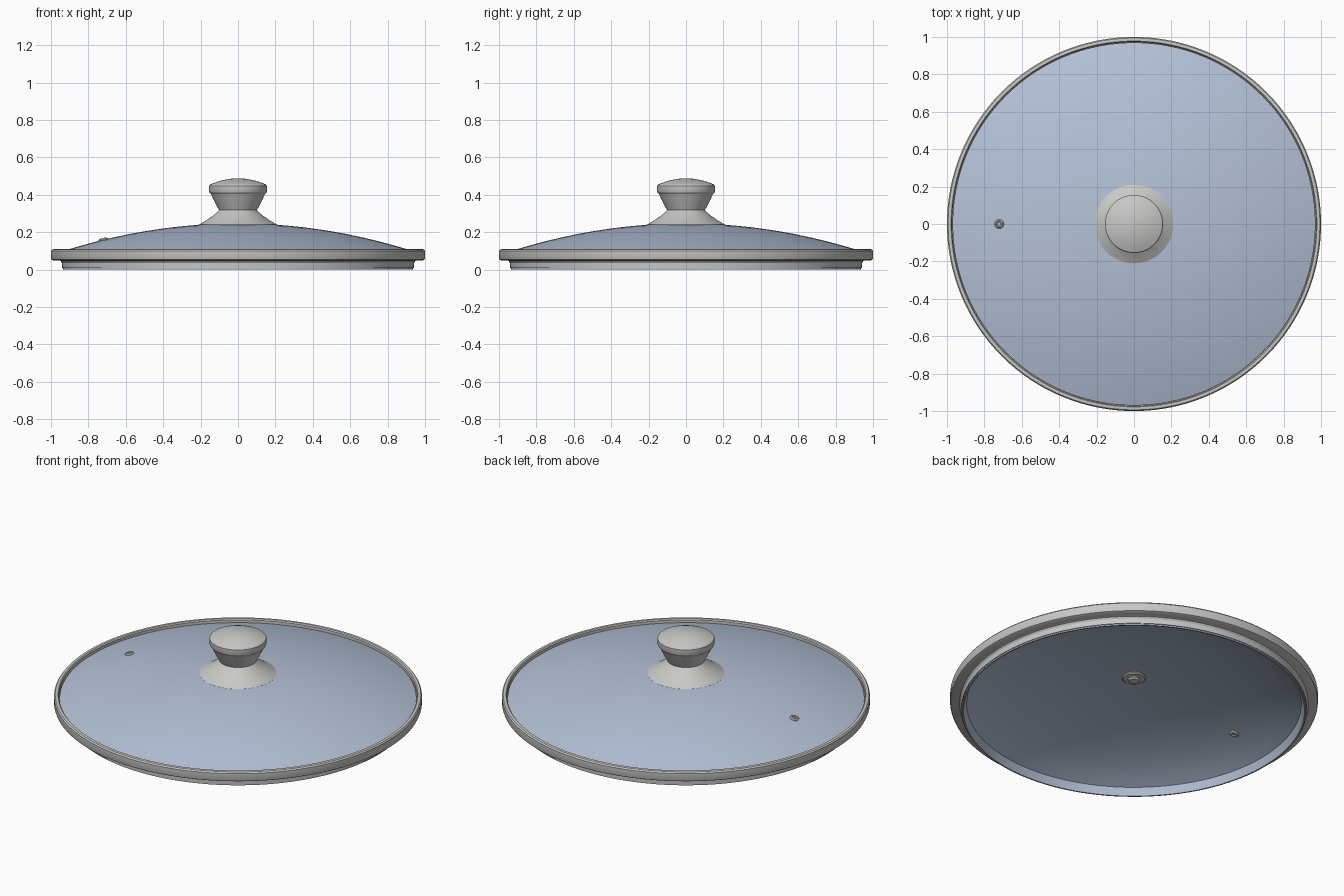
import bpy, bmesh, math

cube = bpy.data.objects.get("Cube")
if cube:
    bpy.data.objects.remove(cube, do_unlink=True)


def material(name, color):
    mat = bpy.data.materials.new(name)
    mat.use_nodes = True
    mat.diffuse_color = color
    mat.node_tree.nodes["Principled BSDF"].inputs["Base Color"].default_value = color
    return mat


steel = material("brushed steel", (0.58, 0.58, 0.57, 1))
glass = material("blue grey glass", (0.46, 0.54, 0.68, 1))


def lathe(name, profile, mat, steps=128, closed=False, angle=30):
    """Spin an (r, z) profile around the z axis."""
    bm = bmesh.new()
    verts = [bm.verts.new((r, 0, z)) for r, z in profile]
    edges = [bm.edges.new(pair) for pair in zip(verts, verts[1:])]
    if closed:
        edges.append(bm.edges.new((verts[-1], verts[0])))
    bmesh.ops.spin(bm, geom=verts + edges, cent=(0, 0, 0), axis=(0, 0, 1),
                   angle=math.tau, steps=steps, use_duplicate=False)
    bmesh.ops.remove_doubles(bm, verts=bm.verts, dist=0.0001)
    bmesh.ops.recalc_face_normals(bm, faces=bm.faces)
    mesh = bpy.data.meshes.new(name)
    bm.to_mesh(mesh)
    bm.free()
    mesh.materials.append(mat)
    obj = bpy.data.objects.new(name, mesh)
    bpy.context.collection.objects.link(obj)
    bpy.ops.object.select_all(action='DESELECT')
    obj.select_set(True)
    bpy.context.view_layer.objects.active = obj
    bpy.ops.object.shade_smooth_by_angle(angle=math.radians(angle))
    return obj


def dome(r):
    return 0.247 - 0.169 * r * r


# Domed glass: outer curve, edge hidden by the rim, hollow underside
outer = [(0.97 * i / 20, dome(0.97 * i / 20)) for i in range(21)]
edge = [(0.97, 0.06), (0.935, 0.055), (0.935, 0), (0.927, 0)]
inner = [(r, dome(r) - 0.037 - 0.03 * (r / 0.93) ** 8)
         for r in (0.91 * i / 16 for i in range(16, -1, -1))]
lathe("glass_dome", outer + edge + inner, glass)

# Steel band with a stepped lower lip
lathe("rim_band", [
    (0.973, 0.07), (0.973, 0.103), (0.978, 0.109), (0.985, 0.11), (0.994, 0.108),
    (1, 0.1), (1, 0.061), (0.997, 0.054), (0.99, 0.05), (0.96, 0.05),
    (0.948, 0.046), (0.941, 0.036), (0.94, 0.008), (0.931, 0.008), (0.931, 0.05),
], steel, closed=True)

# Handle: flared foot, tapered grip and domed cap
lathe("knob_foot", [
    (0, 0.23), (0.21, 0.23), (0.21, 0.24), (0.175, 0.26), (0.14, 0.284),
    (0.115, 0.304), (0.1, 0.32), (0, 0.32),
], steel, 96)
lathe("knob_grip", [
    (0, 0.315), (0.1, 0.315), (0.121, 0.355), (0.145, 0.405), (0, 0.405),
], steel, 96)
cap_top = [(0.15 * i / 8, 0.488 - 0.033 * (i / 8) ** 2) for i in range(8, -1, -1)]
lathe("knob_cap", [
    (0, 0.404), (0.142, 0.404), (0.151, 0.41), (0.155, 0.418), (0.155, 0.448),
] + cap_top, steel, 96)

# Fastening under the knob
lathe("washer", [
    (0, 0.215), (0.065, 0.215), (0.065, 0.204), (0.058, 0.199), (0, 0.199),
], steel, 48)
lathe("screw_head", [
    (0, 0.202), (0.034, 0.202), (0.034, 0.193), (0.026, 0.186), (0, 0.183),
], steel, 32)

# Steam vent eyelet, flanged on both sides of the glass
vent = lathe("steam_vent", [
    (0.01, 0.006), (0.014, 0.01), (0.02, 0.009), (0.025, 0.003), (0.025, -0.003),
    (0.015, -0.006), (0.015, -0.034), (0.025, -0.036), (0.025, -0.043),
    (0.02, -0.049), (0.014, -0.05), (0.01, -0.046),
], steel, 32, closed=True)
vent.location = (-0.72, 0, dome(0.72))
vent.rotation_euler.y = -math.atan(2 * 0.169 * 0.72)
